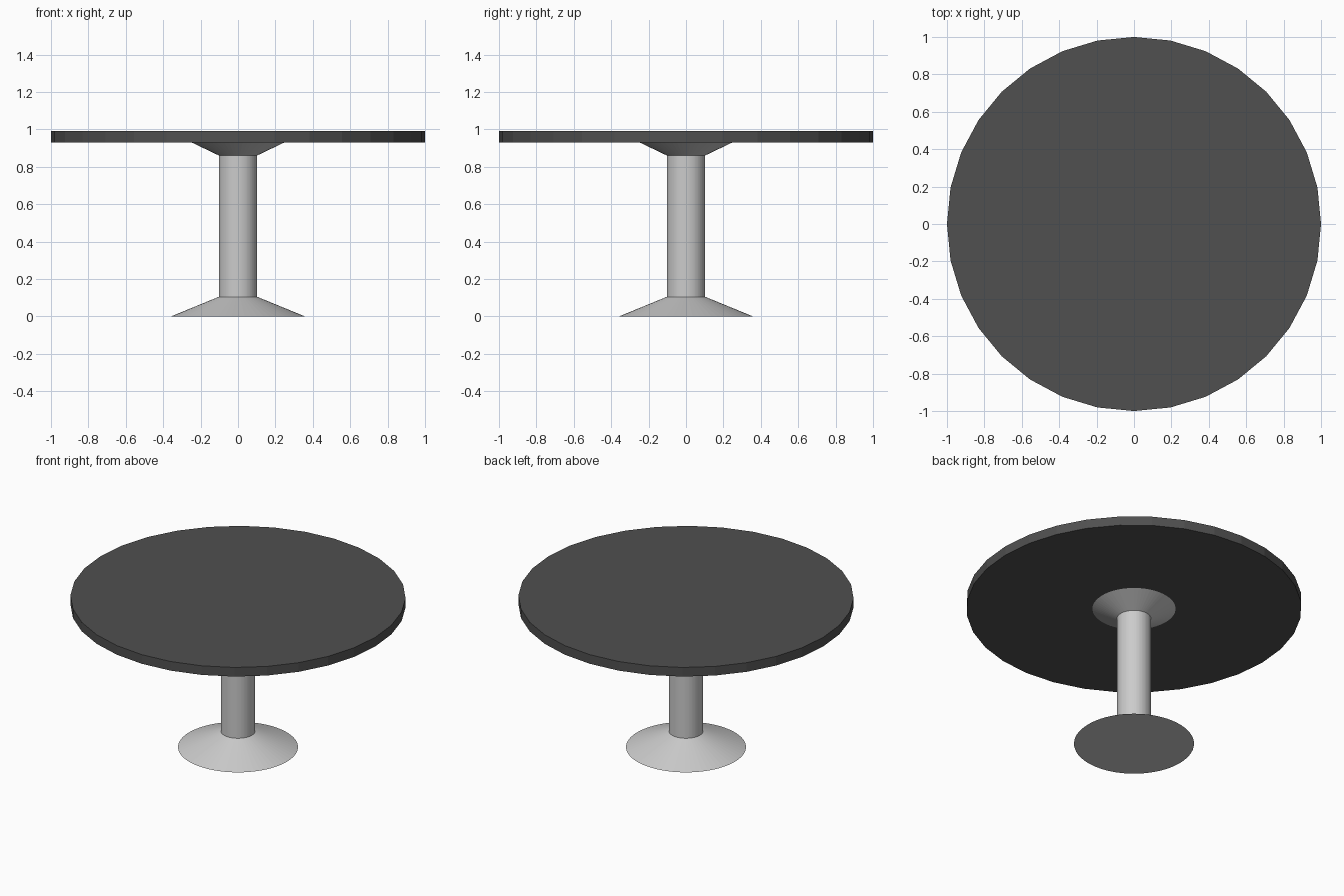
import bpy
import math

if "Cube" in bpy.data.objects:
    bpy.data.objects.remove(bpy.data.objects["Cube"])


def frustum(name, r_bottom, r_top, z_bottom, z_top, sides, smooth=False):
    """Upright tapered cylinder between two heights."""
    bpy.ops.mesh.primitive_cone_add(
        vertices=sides, radius1=r_bottom, radius2=r_top,
        depth=z_top - z_bottom, location=(0, 0, (z_bottom + z_top) / 2))
    obj = bpy.context.object
    obj.name = name
    if smooth:
        bpy.ops.object.shade_smooth_by_angle(angle=math.radians(20))
    return obj


FOOT_TOP, COLLAR_BOTTOM, TOP_BOTTOM, TOP_TOP = 0.105, 0.86, 0.93, 0.99

# Pedestal: flared foot, column and collar under the top
frustum("foot", 0.358, 0.102, 0, FOOT_TOP, 64)
frustum("column", 0.102, 0.102, FOOT_TOP, COLLAR_BOTTOM, 64)
frustum("collar", 0.102, 0.248, COLLAR_BOTTOM, TOP_BOTTOM, 64)

# Dark faceted round top
top = frustum("table_top", 1.0, 1.0, TOP_BOTTOM, TOP_TOP, 32)
dark = bpy.data.materials.new("dark_top")
dark.diffuse_color = (0.08, 0.08, 0.08, 1)
dark.use_nodes = True
dark.node_tree.nodes["Principled BSDF"].inputs["Base Color"].default_value = dark.diffuse_color
top.data.materials.append(dark)
